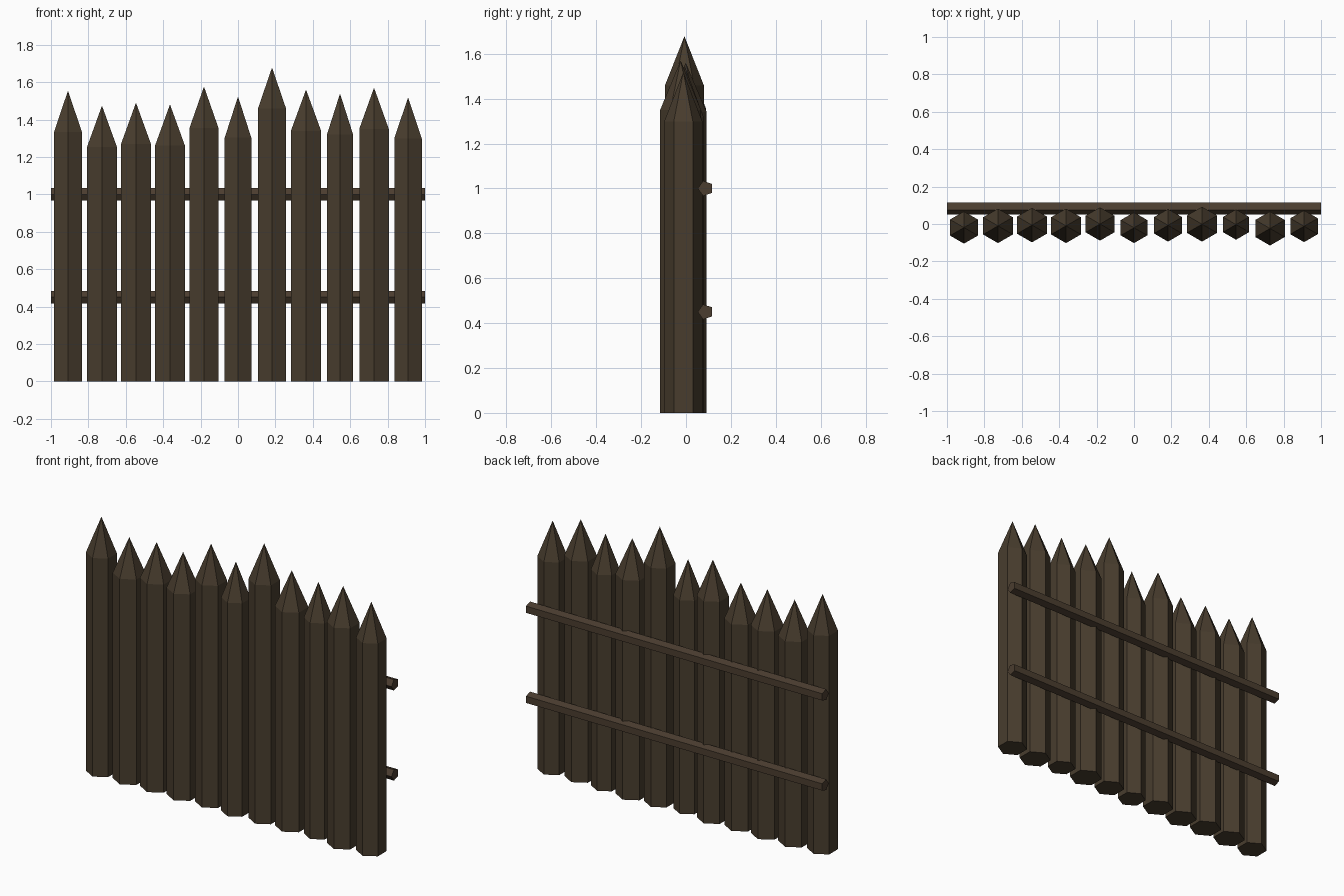
import bpy, bmesh, math

if "Cube" in bpy.data.objects:
    bpy.data.objects.remove(bpy.data.objects["Cube"])


def material(name, rgb):
    m = bpy.data.materials.new(name)
    m.diffuse_color = (*rgb, 1.0)
    m.use_nodes = True
    m.node_tree.nodes["Principled BSDF"].inputs["Base Color"].default_value = m.diffuse_color
    return m


STAKE_WOOD = material("dark stake wood", (0.065, 0.046, 0.027))
RAIL_WOOD = material("dark rail wood", (0.070, 0.047, 0.029))


def finish(name, bm, mat):
    bmesh.ops.recalc_face_normals(bm, faces=bm.faces)
    mesh = bpy.data.meshes.new(name)
    bm.to_mesh(mesh)
    bm.free()
    mesh.materials.append(mat)
    obj = bpy.data.objects.new(name, mesh)
    bpy.context.collection.objects.link(obj)


def stake(name, x, y, r, shoulder):
    """Hexagonal post with corners facing front and back, and a pointed top."""
    bm = bmesh.new()
    angles = [math.radians(90 + 60 * i) for i in range(6)]
    base, top = ([bm.verts.new((x + r * math.cos(a), y + r * math.sin(a), z))
                  for a in angles] for z in (0.0, shoulder))
    tip = bm.verts.new((x, y, shoulder + 0.22))
    bm.faces.new(base)
    for i in range(6):
        j = (i + 1) % 6
        bm.faces.new((base[i], base[j], top[j], top[i]))
        bm.faces.new((top[i], top[j], tip))
    finish(name, bm, STAKE_WOOD)


def rail(name, z, y=0.087, r=0.035):
    """Five-sided bar along x, one corner towards the stakes."""
    bm = bmesh.new()
    angles = [math.radians(180 + 72 * i) for i in range(5)]
    left, right = ([bm.verts.new((x, y + r * math.cos(a), z + r * math.sin(a)))
                    for a in angles] for x in (-1.0, 1.0))
    bm.faces.new(left)
    bm.faces.new(right)
    for i in range(5):
        j = (i + 1) % 5
        bm.faces.new((left[i], left[j], right[j], right[i]))
    finish(name, bm, RAIL_WOOD)


# stakes, left to right: depth offset, radius, shoulder height
STAKES = [
    (-0.019, 0.086, 1.334), (-0.010, 0.092, 1.254), (-0.006, 0.092, 1.270),
    (-0.010, 0.092, 1.261), (0.000, 0.089, 1.356), (-0.020, 0.082, 1.303),
    (-0.007, 0.087, 1.458), (-0.001, 0.093, 1.340), (-0.003, 0.081, 1.319),
    (-0.024, 0.091, 1.350), (-0.012, 0.085, 1.298),
]
for n, (y, r, h) in enumerate(STAKES):
    stake(f"stake_{n + 1}", (n - 5) * 2 / 11, y, r, h)

# rails behind the stakes
rail("lower_rail", 0.45)
rail("upper_rail", 1.0)
